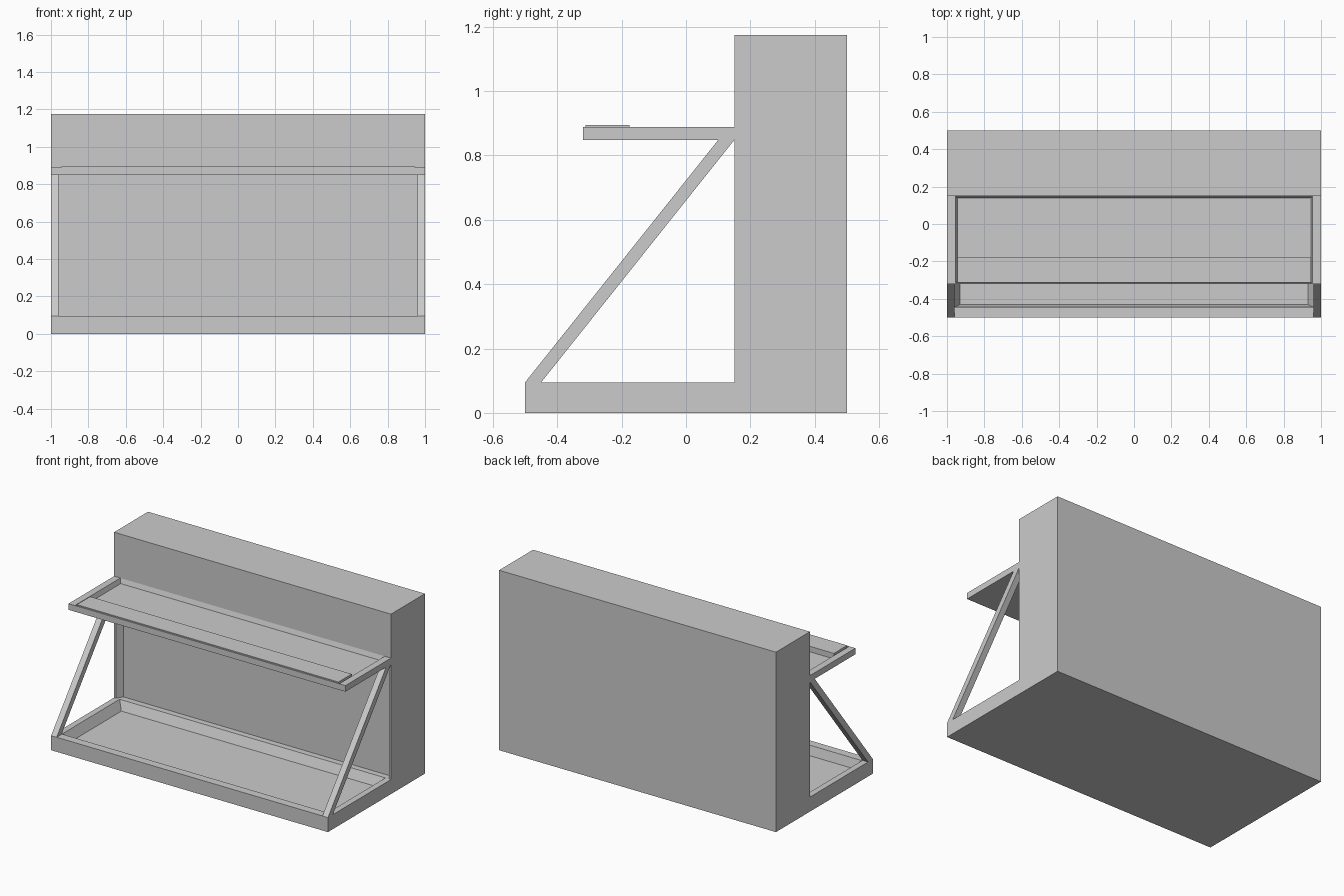
import bpy, bmesh

if "Cube" in bpy.data.objects:
    bpy.data.objects.remove(bpy.data.objects["Cube"])


def make(name, bm):
    bmesh.ops.remove_doubles(bm, verts=bm.verts, dist=0.0002)
    bmesh.ops.recalc_face_normals(bm, faces=bm.faces)
    me = bpy.data.meshes.new(name)
    bm.to_mesh(me)
    bm.free()
    ob = bpy.data.objects.new(name, me)
    bpy.context.collection.objects.link(ob)
    return ob


def basin(name, outer, opening, floor, base, top, depth, place=lambda u, v, w: (u, v, w)):
    """Box with a tapered recess; rectangles are (u0, v0, u1, v1)."""
    bm = bmesh.new()
    rings = []
    for (a, b, c, d), w in ((outer, base), (outer, top), (opening, top), (floor, top - depth)):
        rings.append([bm.verts.new(place(u, v, w)) for u, v in ((a, b), (c, b), (c, d), (a, d))])
        if len(rings) == 3 and opening == outer:
            for vert in rings.pop():
                bm.verts.remove(vert)
    bm.faces.new(rings[0])
    bm.faces.new(rings[-1])
    for r, s in zip(rings, rings[1:]):
        for i in range(4):
            j = (i + 1) % 4
            quad = [r[i], r[j], s[j], s[i]]
            # skip rim sides of zero width
            if bmesh_area(quad) > 1e-7:
                bm.faces.new(quad)
    return make(name, bm)


def bmesh_area(q):
    return ((q[2].co - q[0].co).cross(q[3].co - q[1].co)).length / 2


# Tall back cabinet with a recessed front panel
basin("back_cabinet", (-1, 0, 1, 1.175), (-0.985, 0.095, 0.985, 0.85),
      (-0.96, 0.095, 0.96, 0.85), -0.5, -0.15, 0.04,
      lambda u, v, w: (u, -w, v))

# Lower display tray
basin("lower_tray", (-1, -0.5, 1, 0.15), (-0.96, -0.445, 0.96, 0.15),
      (-0.93, -0.43, 0.93, 0.125), 0, 0.095, 0.06)

# Upper shelf
basin("upper_shelf", (-1, -0.32, 1, 0.15), (-0.955, -0.315, 0.955, 0.15),
      (-0.945, -0.31, 0.945, 0.14), 0.848, 0.888, 0.03)

# Two shallow trays along the front of the shelf
for side, x in (("left", -0.945), ("right", 0)):
    r = (x, -0.313, x + 0.945, -0.176)
    basin(side + "_shelf_tray", r, r, (x + 0.033, -0.293, x + 0.912, -0.19),
          0.855, 0.894, 0.025)

# Diagonal end struts
for side, x in (("left", -1), ("right", 0.96)):
    bm = bmesh.new()
    profile = ((-0.5, 0.095), (-0.45, 0.095), (0.15, 0.848), (0.10, 0.848))
    face = bm.faces.new([bm.verts.new((x, y, z)) for y, z in profile])
    ext = bmesh.ops.extrude_face_region(bm, geom=[face], use_keep_orig=True)
    moved = [g for g in ext["geom"] if isinstance(g, bmesh.types.BMVert)]
    bmesh.ops.translate(bm, verts=moved, vec=(0.04, 0, 0))
    make(side + "_strut", bm)
